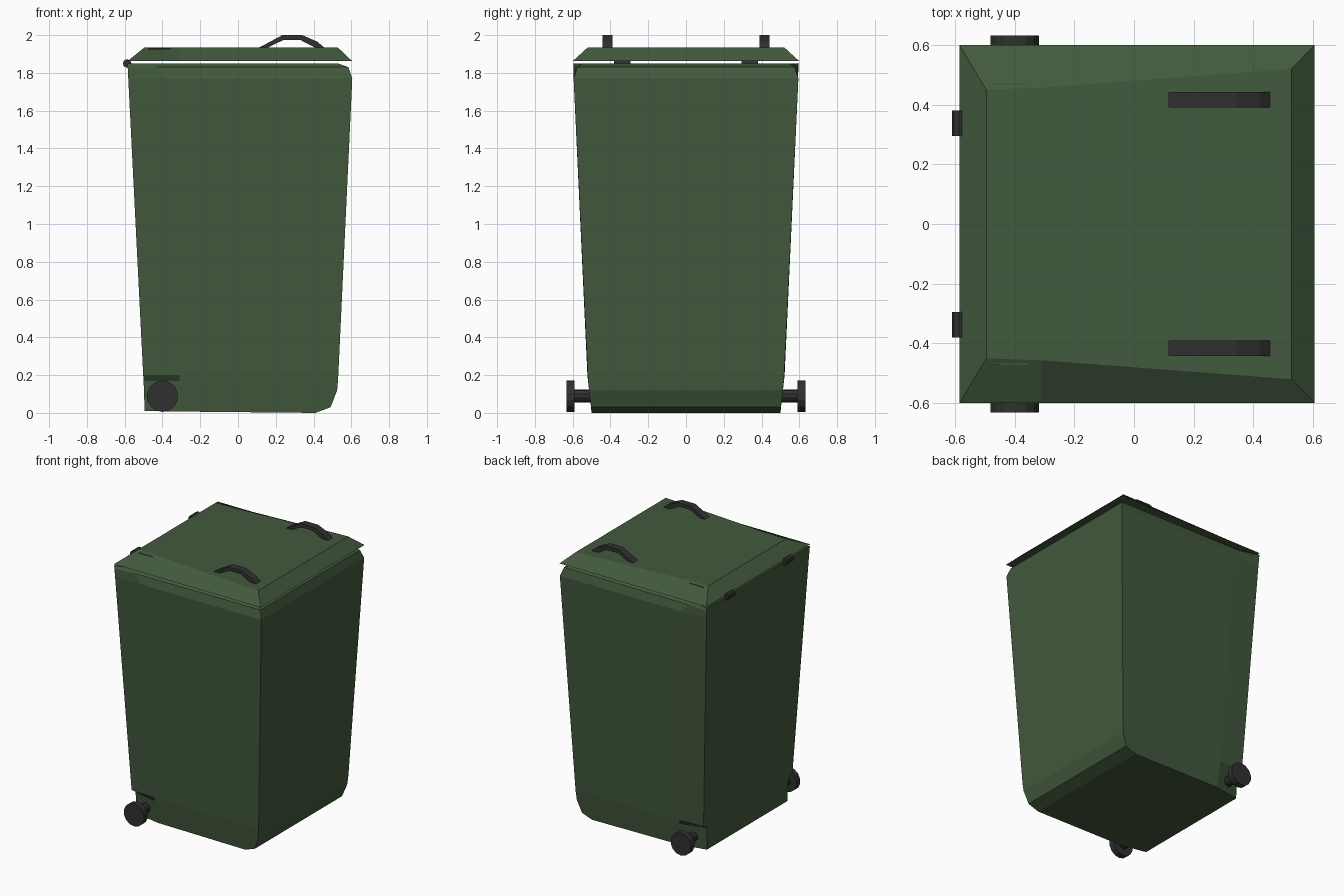
import bpy, bmesh, math
from mathutils import Matrix

if "Cube" in bpy.data.objects:
    bpy.data.objects.remove(bpy.data.objects["Cube"])


def material(name, rgb):
    m = bpy.data.materials.new(name)
    m.diffuse_color = (*rgb, 1)
    m.use_nodes = True
    m.node_tree.nodes["Principled BSDF"].inputs["Base Color"].default_value = m.diffuse_color
    return m


GREEN = material("green_plastic", (0.055, 0.1, 0.047))
BLACK = material("black_rubber", (0.03, 0.03, 0.031))


def finish(name, bm, mat):
    bmesh.ops.recalc_face_normals(bm, faces=bm.faces)
    me = bpy.data.meshes.new(name)
    bm.to_mesh(me)
    bm.free()
    me.materials.append(mat)
    ob = bpy.data.objects.new(name, me)
    bpy.context.collection.objects.link(ob)
    return ob


def loft(name, rings, mat):
    """Skin rings of equal point count and cap both ends."""
    bm = bmesh.new()
    loops = [[bm.verts.new(p) for p in r] for r in rings]
    for a, b in zip(loops, loops[1:]):
        n = len(a)
        for i in range(n):
            bm.faces.new((a[i], a[(i + 1) % n], b[(i + 1) % n], b[i]))
    bm.faces.new(loops[0])
    bm.faces.new(loops[-1])
    return finish(name, bm, mat)


def ring(half):
    """Close a half outline by mirroring it across y = 0."""
    return half + [(x, -y, z) for x, y, z in reversed(half)]


def cylinder_y(name, x, z, y0, y1, r, sides, mat):
    bm = bmesh.new()
    bmesh.ops.create_cone(bm, cap_ends=True, segments=sides, radius1=r, radius2=r, depth=y1 - y0)
    bm.transform(Matrix.Translation((x, (y0 + y1) / 2, z)) @ Matrix.Rotation(math.pi / 2, 4, 'X'))
    return finish(name, bm, mat)


# Tapered body: z, back x, back y, crease x, crease y, front x, front y
levels = [
    (0.00, -0.495, 0.465, -0.30, 0.500, 0.41, 0.500),
    (0.03, -0.495, 0.465, -0.30, 0.503, 0.49, 0.503),
    (0.12, -0.498, 0.468, -0.305, 0.513, 0.525, 0.513),
    (0.17, -0.500, 0.472, -0.31, 0.519, 0.529, 0.518),
    (0.20, -0.502, 0.514, -0.31, 0.522, 0.531, 0.520),
    (1.77, -0.581, 0.592, -0.37, 0.595, 0.605, 0.595),
    (1.83, -0.584, 0.596, -0.43, 0.583, 0.585, 0.575),
    (1.85, -0.585, 0.597, -0.45, 0.560, 0.53, 0.545),
]
loft("bin_body", [ring([(bx, by, z + (0.01 if z == 0 else 0)), (cx, cy, z + (0.007 if z == 0 else 0)),
                        (fx, fy, z)]) for z, bx, by, cx, cy, fx, fy in levels], GREEN)

# Lid with sloping borders
loft("lid", [
    ring([(-0.585, 0.6, 1.862), (-0.31, 0.6, 1.862), (0.605, 0.6, 1.862)]),
    ring([(-0.495, 0.45, 1.935), (-0.31, 0.457, 1.935), (0.528, 0.52, 1.935)]),
], GREEN)

# Arched handle outline: outer edge, then inner edge
arch = [(0.11, 1.933), (0.235, 2.0), (0.34, 2.0), (0.42, 1.965), (0.458, 1.933),
        (0.41, 1.933), (0.33, 1.974), (0.24, 1.974), (0.155, 1.933)]

for side, s in (("left", 1), ("right", -1)):
    loft(side + "_handle", [[(x, s * y, z) for x, z in arch] for y in (0.39, 0.442)], BLACK)
    # Small lid notch line
    loft(side + "_lid_notch", [[(x, s * y, z) for x, y in ((-0.475, 0.468), (-0.355, 0.468),
                               (-0.355, 0.473), (-0.475, 0.473))] for z in (1.915, 1.929)], GREEN)
    lo, hi = sorted((s * 0.59, s * 0.632))
    cylinder_y(side + "_wheel", -0.4, 0.088, lo, hi, 0.083, 14, BLACK)
    lo, hi = sorted((s * 0.295, s * 0.38))
    cylinder_y(side + "_hinge", -0.587, 1.85, lo, hi, 0.023, 8, BLACK)

# Axle joining the wheels
cylinder_y("axle", -0.4, 0.09, -0.6, 0.6, 0.035, 10, BLACK)
